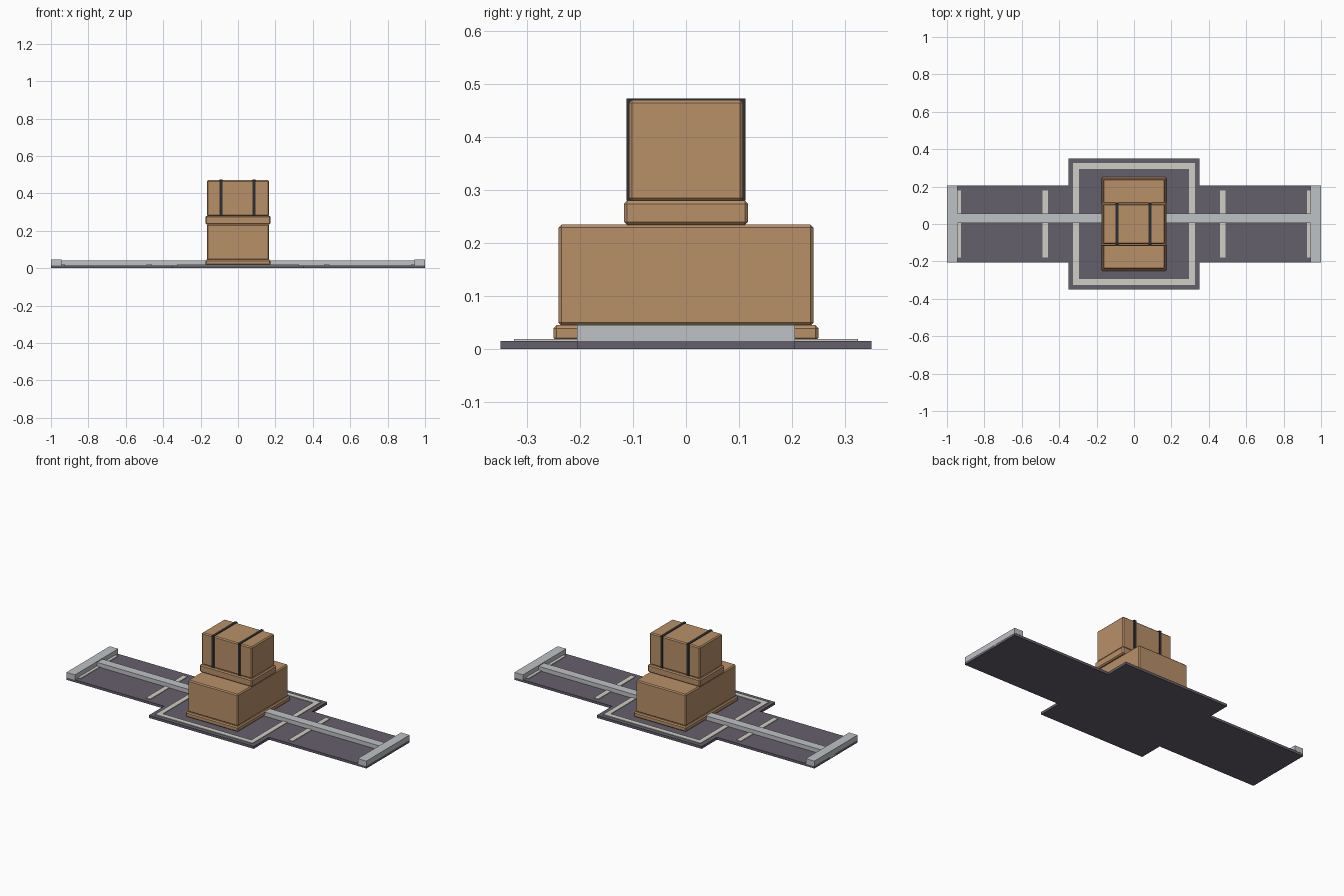
import bpy, bmesh

if "Cube" in bpy.data.objects:
    bpy.data.objects.remove(bpy.data.objects["Cube"])

def material(name, rgb):
    m = bpy.data.materials.new(name)
    m.diffuse_color = (*rgb, 1)
    m.use_nodes = True
    m.node_tree.nodes["Principled BSDF"].inputs["Base Color"].default_value = m.diffuse_color
    return m

CARD = material("cardboard", (0.48, 0.28, 0.14))
FLOOR = material("dark_floor", (0.13, 0.115, 0.15))
PAINT = material("pale_paint", (0.62, 0.62, 0.56))
METAL = material("light_metal", (0.52, 0.54, 0.56))
STRAP = material("strap", (0.025, 0.028, 0.035))

def box(name, x, y, z, mat, bevel=0):
    """Box from (min, max) ranges, with an optional flat chamfer."""
    bm = bmesh.new()
    bmesh.ops.create_cube(bm, size=1)
    for v in bm.verts:
        v.co = [r[0] + (c + 0.5) * (r[1] - r[0]) for c, r in zip(v.co, (x, y, z))]
    return finish(name, bm, mat, bevel)

def finish(name, bm, mat, bevel=0):
    mesh = bpy.data.meshes.new(name)
    bm.to_mesh(mesh)
    bm.free()
    mesh.materials.append(mat)
    ob = bpy.data.objects.new(name, mesh)
    bpy.context.collection.objects.link(ob)
    if bevel:
        mod = ob.modifiers.new("chamfer", 'BEVEL')
        mod.width, mod.segments = bevel, 1
    return ob

# Cross-shaped floor plate
bm = bmesh.new()
quarter = [(1, 0.205), (0.35, 0.205), (0.35, 0.35)]
outline = quarter + [(-x, y) for x, y in reversed(quarter)]
outline += [(-x, -y) for x, y in outline]
face = bm.faces.new([bm.verts.new((x, y, 0)) for x, y in outline])
ext = bmesh.ops.extrude_face_region(bm, geom=[face])
for v in ext["geom"]:
    if isinstance(v, bmesh.types.BMVert):
        v.co.z = 0.015
bmesh.ops.recalc_face_normals(bm, faces=bm.faces)
finish("floor_plate", bm, FLOOR)

# Painted square and cross stripes
Z = (0.013, 0.0185)
for s, side in ((-1, "a"), (1, "b")):
    edge = sorted((s * 0.295, s * 0.325))
    box(f"square_line_long_{side}", (-0.325, 0.325), edge, Z, PAINT)
    box(f"square_line_short_{side}", edge, (-0.295, 0.295), Z, PAINT)
    for cx, label in ((0.475, "inner"), (0.94, "outer")):
        box(f"{label}_stripe_{side}", (s * cx - 0.015, s * cx + 0.015), (-0.178, 0.178), Z, PAINT)
    # End bars
    box(f"end_bar_{side}", sorted((s * 0.943, s * 1.0)), (-0.206, 0.206), (0.014, 0.045), METAL)

# Long rail running beneath the boxes
box("rail", (-1, 1), (0.005, 0.057), (0.005, 0.04), METAL)

# Stacked cartons with their lipped bases
box("lower_carton_base", (-0.175, 0.175), (-0.25, 0.25), (0.015, 0.045), CARD, 0.006)
box("lower_carton", (-0.167, 0.167), (-0.241, 0.241), (0.044, 0.235), CARD, 0.006)
box("upper_carton_base", (-0.175, 0.175), (-0.117, 0.117), (0.234, 0.28), CARD, 0.006)
box("upper_carton", (-0.167, 0.167), (-0.108, 0.108), (0.279, 0.47), CARD, 0.006)

# Dark straps around the upper carton
for i, cx in enumerate((-0.09, 0.085)):
    box(f"strap_{i + 1}", (cx - 0.008, cx + 0.008), (-0.112, 0.112), (0.28, 0.473), STRAP)
